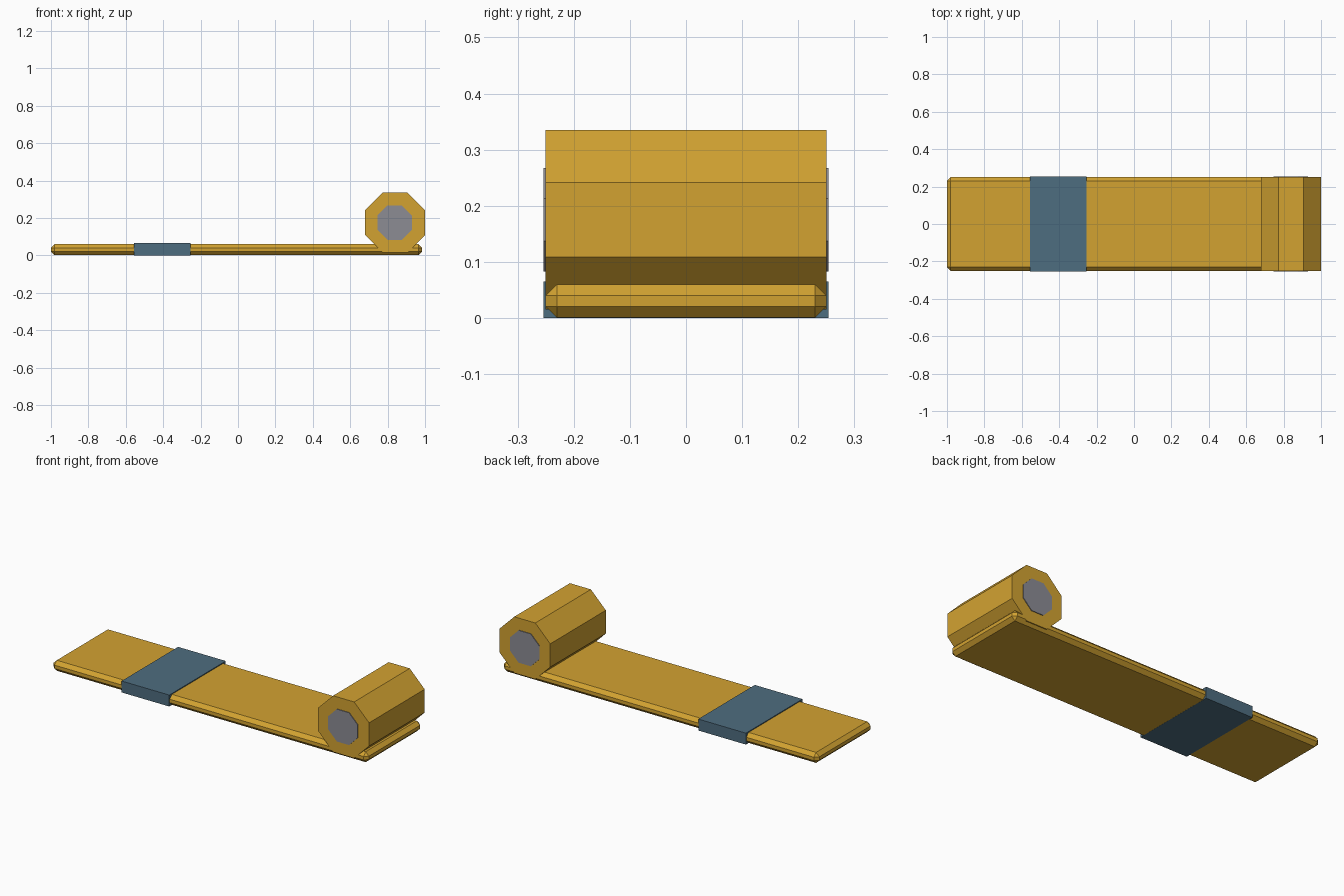
import bpy, bmesh, math
from mathutils import Matrix

if "Cube" in bpy.data.objects:
    bpy.data.objects.remove(bpy.data.objects["Cube"])


def material(name, rgb):
    m = bpy.data.materials.new(name)
    m.diffuse_color = (*rgb, 1.0)
    m.use_nodes = True
    m.node_tree.nodes["Principled BSDF"].inputs["Base Color"].default_value = m.diffuse_color
    return m


gold = material("golden mat", (0.65, 0.365, 0.031))
blue = material("blue strap", (0.076, 0.153, 0.215))
grey = material("grey core", (0.262, 0.262, 0.296))


def finish(bm, name, mat):
    bmesh.ops.recalc_face_normals(bm, faces=bm.faces)
    mesh = bpy.data.meshes.new(name)
    bm.to_mesh(mesh)
    bm.free()
    mesh.materials.append(mat)
    obj = bpy.data.objects.new(name, mesh)
    bpy.context.collection.objects.link(obj)
    return obj


def box(name, lo, hi, mat, bevel=0.0):
    bm = bmesh.new()
    bmesh.ops.create_cube(bm, size=1)
    for v in bm.verts:
        v.co = [(a + b) / 2 + c * (b - a) for a, b, c in zip(lo, hi, v.co)]
    if bevel:
        bmesh.ops.bevel(bm, geom=bm.edges[:], offset=bevel, segments=1,
                        profile=0.5, affect='EDGES')
    return finish(bm, name, mat)


def octagon(name, apothem, depth, x, z, mat):
    # eight-sided prism along y, resting on a flat side
    bm = bmesh.new()
    r = apothem / math.cos(math.pi / 8)
    place = (Matrix.Translation((x, 0, z)) @ Matrix.Rotation(math.pi / 2, 4, 'X')
             @ Matrix.Rotation(math.pi / 8, 4, 'Z'))
    bmesh.ops.create_cone(bm, cap_ends=True, segments=8, radius1=r, radius2=r,
                          depth=depth, matrix=place)
    return finish(bm, name, mat)


# Unrolled mat, lifted a hair so the strap underside stays visible
box("flat_mat", (-1.0, -0.25, 0.0005), (0.985, 0.25, 0.06), gold, 0.02)
# Strap wrapped around the flat part
box("strap", (-0.555, -0.254, 0.0), (-0.255, 0.254, 0.065), blue)
# Rolled end and its core
octagon("rolled_end", 0.16, 0.50, 0.84, 0.175, gold)
octagon("roll_core", 0.092, 0.508, 0.838, 0.175, grey)
